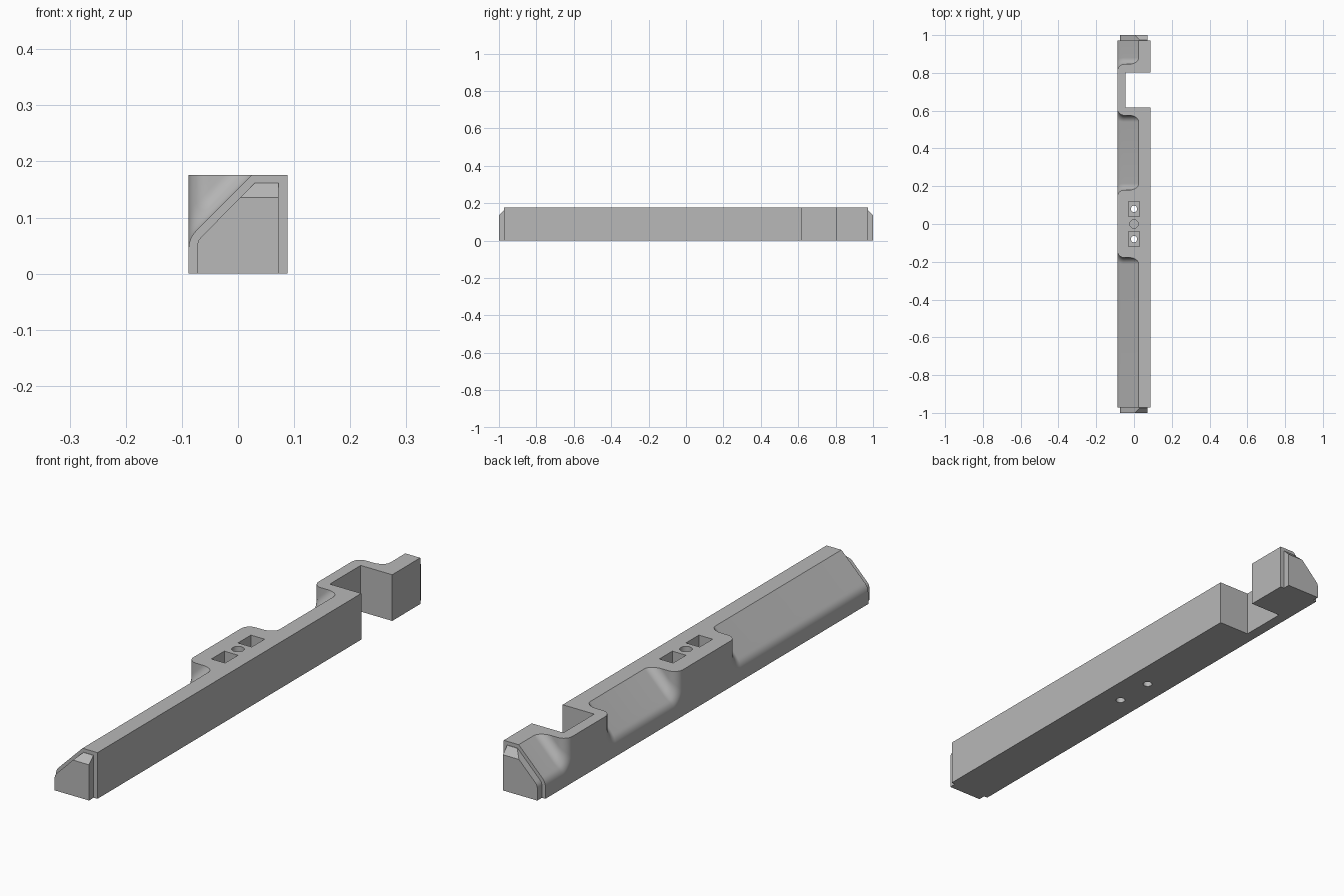
import bpy, bmesh, math
from mathutils import Vector

W, TOP, END = 0.088, 0.176, 0.972      # half width, height, half length of the bar
CORNER, FILLET, ROUND = 0.036, 0.035, 0.045
SLOPE = 0.151                          # slope height at x = 0

cube = bpy.data.objects.get("Cube")
if cube:
    bpy.data.objects.remove(cube, do_unlink=True)

grey = bpy.data.materials.new("plain grey")
grey.use_nodes = True
colour = (0.48, 0.48, 0.48, 1)
grey.diffuse_color = colour
grey.node_tree.nodes["Principled BSDF"].inputs["Base Color"].default_value = colour


def make(name, bm):
    bmesh.ops.recalc_face_normals(bm, faces=bm.faces)
    mesh = bpy.data.meshes.new(name)
    bm.to_mesh(mesh)
    bm.free()
    mesh.materials.append(grey)
    obj = bpy.data.objects.new(name, mesh)
    bpy.context.collection.objects.link(obj)
    return obj


def box(name, x0, x1, y0, y1, z0, z1):
    bm = bmesh.new()
    bmesh.ops.create_cube(bm, size=1)
    bmesh.ops.scale(bm, vec=(x1 - x0, y1 - y0, z1 - z0), verts=bm.verts)
    bmesh.ops.translate(bm, vec=((x0 + x1) / 2, (y0 + y1) / 2, (z0 + z1) / 2), verts=bm.verts)
    return make(name, bm)


def cone(name, y, z0, z1, r0, r1):
    bm = bmesh.new()
    bmesh.ops.create_cone(bm, cap_ends=True, segments=32, radius1=r0, radius2=r1, depth=z1 - z0)
    bmesh.ops.translate(bm, vec=(0, y, (z0 + z1) / 2), verts=bm.verts)
    return make(name, bm)


def combine(body, other, operation="DIFFERENCE"):
    mod = body.modifiers.new(other.name, "BOOLEAN")
    mod.operation, mod.solver, mod.object = operation, "EXACT", other
    bpy.context.view_layer.objects.active = body
    bpy.ops.object.modifier_apply(modifier=mod.name)
    bpy.data.objects.remove(other, do_unlink=True)


def slope_height(x):
    # 45 degree slope that rounds over into the vertical side
    u = max(x + W, 0)
    if u < ROUND * (1 - math.cos(math.pi / 4)):
        base = SLOPE - W - ROUND * math.tan(math.pi / 8)
        return base + math.sqrt(ROUND ** 2 - (ROUND - u) ** 2)
    return SLOPE + x


def slope_cutter(name, low, high):
    """Space above the slope between two filleted walls; None leaves an end open."""
    steps = 10
    xs = [-W + CORNER * (1 - math.cos(i / steps * math.pi / 2)) for i in range(steps + 1)]
    xs = [-W - 0.1] + xs + [0.3]
    centre = -W + CORNER

    def wall(y, side, x, e):
        if y is None:
            return -side * 1.3
        reach = CORNER + e
        dx = min(max(x, -W) - centre, 0)
        return y + side * (math.sqrt(reach ** 2 - dx ** 2) - CORNER)

    layers = [(FILLET * (1 - math.cos(t)), FILLET * (1 - math.sin(t)))
              for t in [k / 10 * math.pi / 2 for k in range(11)]] + [(0.3, 0)]
    bm = bmesh.new()
    rings = []
    for d, e in layers:
        sides = [[bm.verts.new((x, wall(y, s, x, e), slope_height(x) + d * math.sqrt(2)))
                  for x in xs] for y, s in ((low, 1), (high, -1))]
        rings.append(sides[0] + sides[1][::-1])
    count = len(rings[0])
    for a, b in zip(rings, rings[1:]):
        for i in range(count):
            j = (i + 1) % count
            bm.faces.new((a[i], a[j], b[j], b[i]))
    for ring in (rings[0], rings[-1]):
        for i in range(len(xs) - 1):
            bm.faces.new((ring[i], ring[i + 1], ring[count - 2 - i], ring[count - 1 - i]))
    return make(name, bm)


def end_tip(name, side):
    # Inset copy of the sloped section with a chamfered top
    profile = [(-0.073, 0), (0.072, 0), (0.072, 0.162), (0.03, 0.162)]
    profile += [(-0.063, 0.068), (-0.07, 0.06), (-0.073, 0.05)]
    bm = bmesh.new()
    face = bm.faces.new([bm.verts.new((x, side * (END - 0.02), z)) for x, z in profile])
    grown = bmesh.ops.extrude_face_region(bm, geom=[face])["geom"]
    bmesh.ops.translate(bm, vec=(0, side * (1.02 - END), 0),
                        verts=[v for v in grown if isinstance(v, bmesh.types.BMVert)])
    bmesh.ops.recalc_face_normals(bm, faces=bm.faces)
    bmesh.ops.bisect_plane(bm, geom=bm.verts[:] + bm.edges[:] + bm.faces[:], clear_outer=True,
                           plane_co=(0, side, 0.136), plane_no=Vector((0, side, 1)))
    bmesh.ops.holes_fill(bm, edges=[e for e in bm.edges if e.is_boundary])
    return make(name, bm)


# Bar with three sloped stretches
bar = box("locking_bar", -W, W, -END, END, 0, TOP)
combine(bar, slope_cutter("front_slope", None, -0.178))
combine(bar, slope_cutter("middle_slope", 0.18, 0.575))
combine(bar, slope_cutter("back_slope", 0.846, None))

# Notch through the left side
combine(bar, box("notch", -0.045, 0.2, 0.617, 0.803, -0.1, 0.3))

# Square pockets with screw holes, and a round blind hole between them
for y in (-0.08, 0.08):
    combine(bar, box("pocket", -0.029, 0.029, y - 0.039, y + 0.039, 0.09, 0.3))
    combine(bar, cone("screw_hole", y, -0.1, 0.12, 0.017, 0.017))
combine(bar, cone("blind_hole", 0, 0.09, 0.3, 0.022, 0.022))

# Stepped tips at both ends
for name, side in (("front_tip", -1), ("back_tip", 1)):
    combine(bar, end_tip(name, side), "UNION")

bpy.ops.object.select_all(action="DESELECT")
bar.select_set(True)
bpy.context.view_layer.objects.active = bar
bpy.ops.object.shade_smooth_by_angle(angle=math.radians(25))
